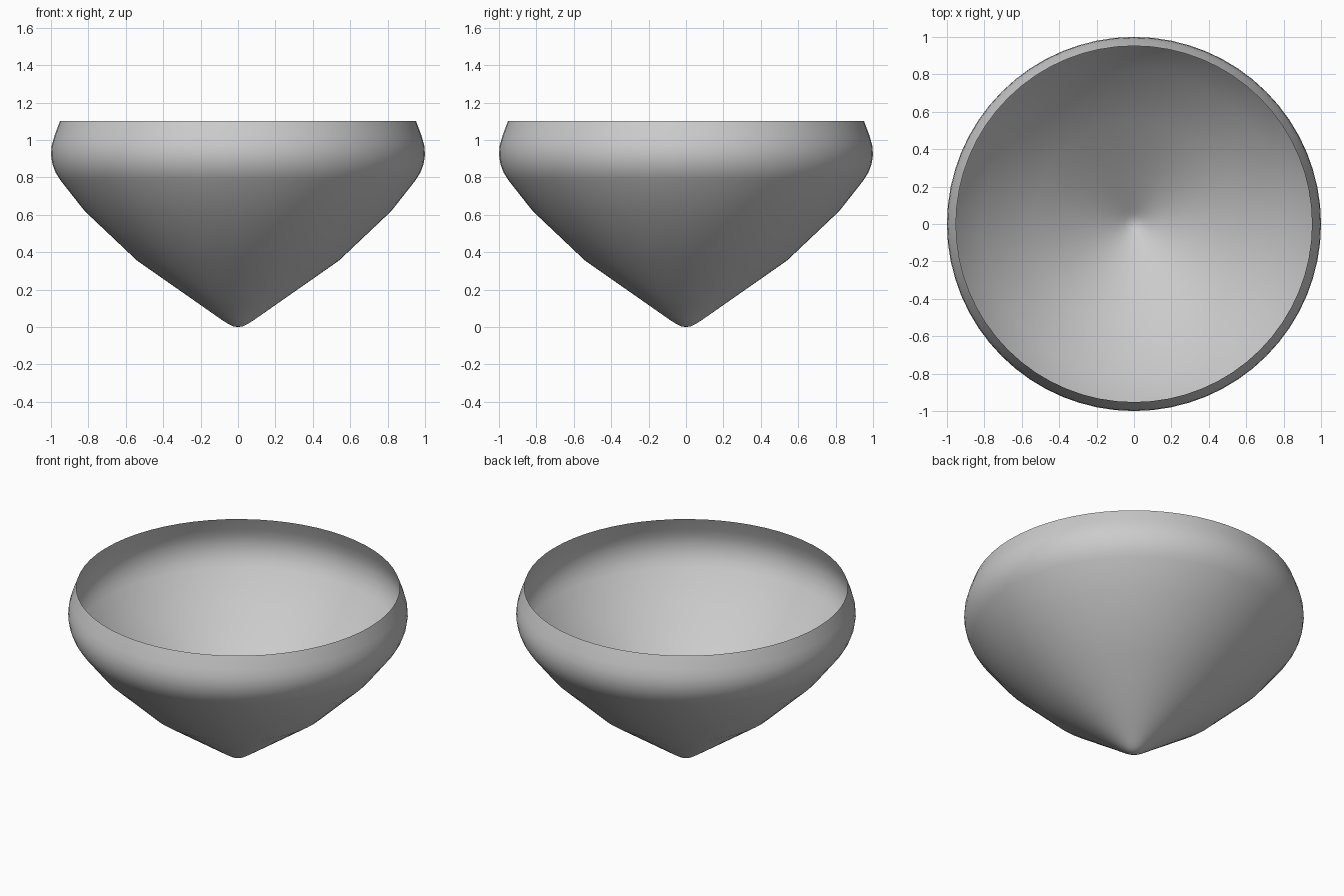
import bpy, bmesh
from math import radians, tau

if "Cube" in bpy.data.objects:
    bpy.data.objects.remove(bpy.data.objects["Cube"])

# Half profile of the bowl: radius, height
PROFILE = [(0, 0), (0.025, 0.003), (0.05, 0.015), (0.085, 0.037), (0.54, 0.355),
           (0.82, 0.62), (0.95, 0.785), (0.975, 0.825), (0.992, 0.87), (1.0, 0.92),
           (0.996, 0.97), (0.982, 1.02), (0.952, 1.10)]
SIDES = 64

# Open thin bowl, spun around the vertical axis
bm = bmesh.new()
verts = [bm.verts.new((r, 0, z)) for r, z in PROFILE]
edges = [bm.edges.new(pair) for pair in zip(verts, verts[1:])]
bmesh.ops.spin(bm, geom=verts + edges, cent=(0, 0, 0), axis=(0, 0, 1),
               angle=tau, steps=SIDES, use_merge=False)
bmesh.ops.remove_doubles(bm, verts=bm.verts, dist=0.0005)
bmesh.ops.recalc_face_normals(bm, faces=bm.faces)

# Make the faces point outwards
bm.faces.ensure_lookup_table()
face = max(bm.faces, key=lambda f: f.calc_center_median().xy.length)
if face.normal.dot(face.calc_center_median()) < 0:
    bmesh.ops.reverse_faces(bm, faces=bm.faces)

mesh = bpy.data.meshes.new("bowl")
bm.to_mesh(mesh)
bm.free()
bowl = bpy.data.objects.new("bowl", mesh)
bpy.context.collection.objects.link(bowl)
bpy.context.view_layer.objects.active = bowl
bowl.select_set(True)
bpy.ops.object.shade_smooth_by_angle(angle=radians(60))
